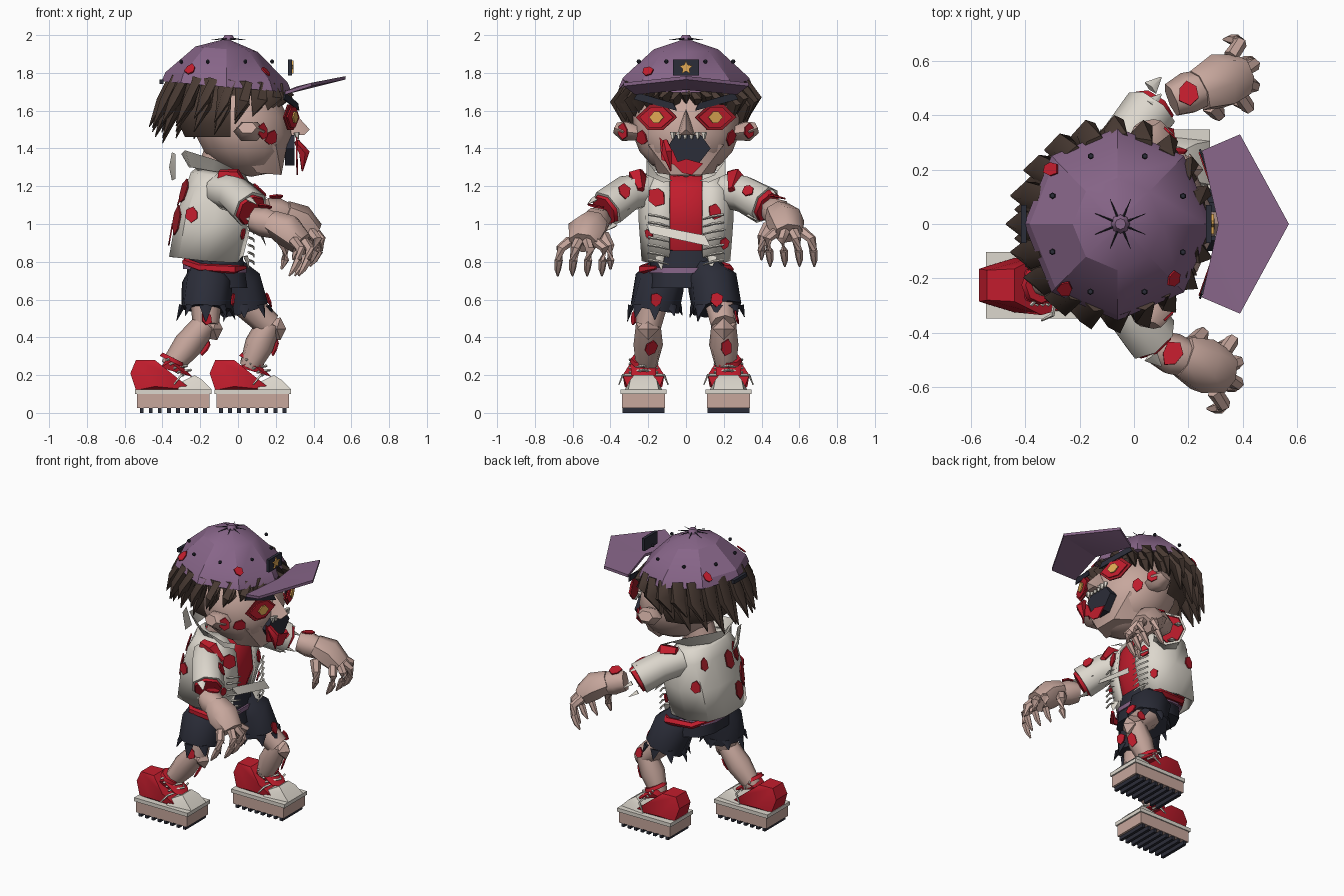
import bpy, bmesh, math, random
from mathutils import Vector
from mathutils.bvhtree import BVHTree

if "Cube" in bpy.data.objects:
    bpy.data.objects.remove(bpy.data.objects["Cube"])
random.seed(4)
MATS = {}
for n, c in dict(purple=(.245, .132, .25), hair_brown=(.07, .045, .035), skin=(.57, .385, .335), blood_red=(.54, .012, .026),
                 dark_red=(.33, .012, .02), off_white=(.72, .68, .61), navy=(.024, .026, .04), gold=(.75, .4, .09)).items():
    MATS[n] = bpy.data.materials.new(n)
    MATS[n].diffuse_color = (*c, 1)

def finish(name, bm, mat, smooth=54):
    bmesh.ops.recalc_face_normals(bm, faces=bm.faces)
    me = bpy.data.meshes.new(name)
    bm.to_mesh(me)
    bm.free()
    me.materials.append(MATS[mat])
    me.shade_smooth()
    me.set_sharp_from_angle(angle=math.radians(smooth))
    ob = bpy.data.objects.new(name, me)
    bpy.context.collection.objects.link(ob)
    return ob

def loft(name, rings, mat, closed=True, cap=True, smooth=54):
    bm = bmesh.new()
    rs = [[bm.verts.new(p) for p in r] for r in rings]
    n = len(rs[0])
    for a, b in zip(rs, rs[1:]):
        for i in range(n if closed else n - 1):
            j = (i + 1) % n
            bm.faces.new((a[i], a[j], b[j], b[i]))
    if cap:
        bm.faces.new(rs[0])
        bm.faces.new(rs[-1])
    return finish(name, bm, mat, smooth)

def tube(name, pts, radii, mat, sides=7, flat=1):
    pts, rings = [Vector(p) for p in pts], []
    for i, (p, r) in enumerate(zip(pts, radii)):
        q = (pts[min(i + 1, len(pts) - 1)] - pts[max(i - 1, 0)]).to_track_quat('Z', 'Y')
        rings.append([p + q @ Vector((r * math.cos(k * math.tau / sides), flat * r * math.sin(k * math.tau / sides), 0))
                      for k in range(sides)])
    return loft(name, rings, mat)

def hull(name, pts, mat):
    bm = bmesh.new()
    for p in pts:
        bm.verts.new(p)
    r = bmesh.ops.convex_hull(bm, input=bm.verts)
    junk = {v for v in r['geom_interior'] + r['geom_unused'] if isinstance(v, bmesh.types.BMVert)}
    bmesh.ops.delete(bm, geom=list(junk), context='VERTS')
    return finish(name, bm, mat, 35)

def box(name, lo, hi, mat):
    return hull(name, [(x, y, z) for x in (lo[0], hi[0]) for y in (lo[1], hi[1]) for z in (lo[2], hi[2])], mat)

def plate(name, poly, at, normal, mat, thick=.008):  # flat polygon (u sideways, v up) facing along normal
    n = Vector(normal).normalized()
    u = Vector((0, 0, 1)).cross(n).normalized()
    v = n.cross(u)
    return loft(name, [[Vector(at) + u * a + v * b + n * h for a, b in poly] for h in (0, thick)], mat, smooth=30)

def ngon(r, sv=1.2):
    return [(r * random.uniform(.7, 1) * math.cos(i * math.pi / 3 + .4),
             r * sv * random.uniform(.7, 1) * math.sin(i * math.pi / 3 + .4)) for i in range(6)]

def splat(ob, origin, direction, r, mat='blood_red', sv=1.2):  # blood patch where a ray meets a part
    t = BVHTree.FromPolygons([v.co for v in ob.data.vertices], [p.vertices for p in ob.data.polygons])
    loc, nor, _, _ = t.ray_cast(Vector(origin), Vector(direction))
    if loc:
        nor = -nor if nor.dot(Vector(direction)) > 0 else nor
        plate('blood_patch', ngon(r, sv), loc + nor * .008, nor, mat)

def ellipsoid(name, c, r, mat, seg=14, rings=9, shear=0, keep=None):
    bm = bmesh.new()
    bmesh.ops.create_uvsphere(bm, u_segments=seg, v_segments=rings, radius=1)
    for v in bm.verts:
        v.co = Vector((c[0] + v.co.x * r[0] - shear * v.co.z, c[1] + v.co.y * r[1], c[2] + v.co.z * r[2]))
    if keep:
        bmesh.ops.delete(bm, geom=[f for f in bm.faces if not keep(f.calc_center_median())], context='FACES')
    return finish(name, bm, mat, 35)

# head, ears, neck
head = ellipsoid('head', (.02, 0, 1.52), (.265, .285, .27), 'skin', shear=.05)
hull('jaw', [(x, y * s, z) for s in (-1, 1) for x, y, z in
             [(.26, .1, 1.42), (.23, .08, 1.26), (.1, .15, 1.27), (.02, .2, 1.38), (.2, .2, 1.42)]], 'skin')
tube('neck', [(-.14, 0, 1.2), (-.08, 0, 1.38)], [.1, .1], 'skin', 8)
for s in (-1, 1):
    tube('ear', [(.07, .25 * s, 1.48), (.06, .32 * s, 1.49), (.05, .37 * s, 1.51)], [.06, .085, .05], 'skin', 6, .7)
    splat(head, (.3, .5 * s, 1.46), (-.5, -s, 0), .04)
    plate('ear_blood', ngon(.04), (.13, .33 * s, 1.49), (1, s, 0), 'blood_red')
    # eyes and brows
    for nm, w, h, d, m in (('eye_rim', .115, .068, 0, 'dark_red'), ('eye_red', .095, .054, .012, 'blood_red'),
                           ('eye_gold', .04, .03, .024, 'gold')):
        plate(nm, [(-w, 0), (-.3 * w, h), (.4 * w, h), (w, 0), (.3 * w, -h), (-.4 * w, -h)],
              (.275 + d, .155 * s, 1.565), (1, .35 * s, 0), m)
    plate('eyebrow', [(-.12 * s, -.04), (.12 * s, .02), (.1 * s, .055), (-.1 * s, .0)], (.278, .16 * s, 1.64), (1, .35 * s, 0), 'navy')
# nose, mouth, teeth
hull('nose', [(.26, -.05, 1.47), (.26, .05, 1.47), (.35, -.035, 1.47), (.35, .035, 1.47), (.38, 0, 1.5), (.28, 0, 1.61)], 'skin')
hull('mouth', [(x, y, z) for x in (.25, .3) for y, z in
               [(-.1, 1.4), (-.06, 1.47), (.08, 1.47), (.13, 1.4), (.06, 1.31), (-.03, 1.31)]], 'navy')
plate('torn_cheek', [(-.14, .09), (-.07, .02), (-.03, -.07), (-.13, -.03)], (.306, 0, 1.37), (1, 0, 0), 'blood_red')
plate('lower_lip', [(-.07, .02), (0, .045), (.09, .02), (.03, -.04), (-.02, -.03)], (.31, 0, 1.3), (1, 0, 0), 'blood_red')
tube('hanging_flesh', [(.31, -.11, 1.44), (.35, -.1, 1.38), (.34, -.08, 1.28)], [.015, .03, .004], 'blood_red', 5)
for i in range(6):
    tube('tooth', [(.31, -.07 + i * .033, 1.485), (.315, -.07 + i * .033, 1.45)], [.017, .007], 'off_white', 5)
splat(head, (1, -.22, 1.46), (-1, 0, 0), .04)

# hair: scalp shell and two rings of pointed locks, longest at the back
ellipsoid('hair_scalp', (-.04, 0, 1.57), (.285, .31, .22), 'hair_brown', keep=lambda c: c.z > 1.44 and c.x < .0 or c.z > 1.68)
for ring, (n, k) in enumerate(((20, 1), (18, .9))):
    for i in range(n):
        a = (i + .5 * ring) * math.tau / n
        cx, cy, b = math.cos(a), math.sin(a), (1 - math.cos(a)) / 2
        L = (.1 + .19 * b ** .8) * random.uniform(.85, 1.12) + .05 * ring
        root = Vector((-.06 + .28 * k * cx, .305 * k * cy, 1.755 - .025 * cx))
        mid = root + Vector((.03 * cx - .03 * b, .045 * cy, -.5 * L))
        tip = root + Vector((.02 * cx - .09 * b - .02, .03 * cy, -L))
        tube('hair_lock', [root, mid, tip], [.05, .058, .004], 'hair_brown', 5, .6)

# cap: crown, button, brim and star badge
crown = loft('cap_crown', [[(-.06 + .345 * k * math.cos(i * math.pi / 4), .355 * k * math.sin(i * math.pi / 4),
                             z - .03 * k * math.cos(i * math.pi / 4)) for i in range(8)]
                           for k, z in ((1, 1.725), (.94, 1.775), (.48, 1.925), (.06, 1.975))], 'purple', smooth=25)
tube('cap_button', [(-.05, 0, 1.975), (-.05, 0, 2.0)], [.035, .02], 'purple', 8)
for i in range(8):
    c, s = math.cos(i * math.pi / 4 + .39), math.sin(i * math.pi / 4 + .39)
    tube('cap_stitch', [(-.05 + .03 * c, .03 * s, 1.981), (-.05 + .1 * c, .1 * s, 1.974)], [.004, .001], 'navy', 4)
    ellipsoid('cap_eyelet', (-.06 + .26 * c, .27 * s, 1.86), (.012, .012, .012), 'navy', 6, 4)
for s in (-1, 1):
    hull('cap_brim', [(x, y * s, z + d) for d in (0, .018) for x, y, z in
                      [(.25, .27, 1.685), (.39, .33, 1.73), (.57, 0, 1.765), (.31, 0, 1.71)]], 'purple')
box('badge', (.265, -.07, 1.785), (.285, .07, 1.87), 'navy')
plate('badge_star', [((.038, .018)[i % 2] * math.sin(i * math.pi / 5), (.038, .018)[i % 2] * math.cos(i * math.pi / 5))
                     for i in range(10)], (.286, 0, 1.827), (1, 0, 0), 'gold')
box('cap_strap', (-.415, -.07, 1.74), (-.395, .07, 1.765), 'navy')
for o, d in (((1, -.2, 1.8), (-1, 0, 0)), ((-.25, -1, 1.81), (0, 1, 0)), ((-.3, 1, 1.8), (0, -1, 0))):
    splat(crown, o, d, .035)

# torso: red shirt under an open jacket
def section(z, xf, xb, w, g):
    h = [(xf, g), (xf - .05, w * .85), ((xf + xb) / 2, w), (xb + .05, w * .88), (xb, w * .4)]
    return [(x, y, z + max(0, -x - .1) * .12) for x, y in h] + [(x, -y, z + max(0, -x - .1) * .12) for x, y in reversed(h)]
body = [(.795, .02, -.365, .235), (1.0, .07, -.33, .25), (1.18, .05, -.275, .255), (1.255, -.01, -.25, .21), (1.285, -.05, -.22, .12)]
jacket = loft('jacket', [section(*b, .09) for b in body], 'off_white', False, False)
jacket.modifiers.new('thickness', 'SOLIDIFY').thickness = .015
loft('red_shirt', [section(max(z, .86), xf - .015, xb + .03, w - .03, .06) for z, xf, xb, w in body[:4]], 'blood_red')
for s in (-1, 1):
    loft('collar', [[(.03, .07 * s, 1.23), (0, .15 * s, 1.26), (-.14, .17 * s, 1.28), (-.25, .1 * s, 1.3), (-.26, 0, 1.3)],
                    [(.06, .12 * s, 1.22), (.04, .21 * s, 1.26), (-.12, .21 * s, 1.34), (-.28, .13 * s, 1.39), (-.3, 0, 1.37)]],
         'off_white', False, False)
    tube('shoulder_blood', [(-.1, .24 * s, 1.26), (-.02, .26 * s, 1.25), (.05, .24 * s, 1.18)], [.03, .05, .02], 'blood_red', 5)
    for i in range(7):  # frayed threads beside the opening
        z = .8 + i * .04
        tube('frayed_thread', [(.055, .2 * s, z + .01), (.08, .14 * s, z), (.085, .09 * s, z - .015)], [.007, .007, .003], 'off_white', 4)
    tube('jacket_tatter', [(.04, .14 * s, .83), (.06, .13 * s, .76)], [.03, .004], 'off_white', 4, .4)
    splat(jacket, (-.24, s, 1.05), (0, -s, 0), .04)
    tube('waist_blood', [(-.28, .1 * s, .8), (-.2, .22 * s, .77), (-.02, .23 * s, .76), (.04, .16 * s, .77)], [.02, .022, .025, .01], 'blood_red', 5)
hull('torn_collar_flap', [(-.33, -.1, 1.24), (-.35, 0, 1.23), (-.33, -.13, 1.37), (-.35, -.06, 1.38), (-.365, -.04, 1.3)], 'off_white')
hull('torn_strip', [(.1, -.21, 1.0), (.13, -.19, .95), (.15, .13, .88), (.13, .1, .94), (.1, -.2, .97)], 'off_white')
for y, z, r in ((-.15, 1.14, .055), (.15, 1.06, .045), (.2, .9, .03), (-.19, .95, .03)):
    splat(jacket, (1, y, z), (-1, 0, 0), r)
for y, z, r in ((-.12, 1.17, .05), (-.14, 1.02, .05), (-.04, 1.15, .05), (-.07, .95, .045), (.17, 1.18, .03)):
    splat(jacket, (-1, y, z), (1, 0, 0), r, 'dark_red', 1.7)

# waist
loft('waist', [section(z, x, -.27, w, .1) for z, x, w in ((.66, .05, .2), (.86, .02, .18))], 'navy')
loft('belt', [section(z, .045, -.29, .205, .1) for z in (.74, .77)], 'purple')

# legs and shoes: side, hip x, knee x, ankle x, sole start
for s, hx, kx, ax, x0 in ((-1, -.17, -.17, -.36, -.54), (1, .0, .165, .06, -.12)):
    y, kz, yc, hem = .2 * s, .465, .225 * s, hx + (kx - hx) * .2
    shorts = tube('shorts_leg', [(hx * .6 - .06, .09 * s, .755), (hx * .9 - .01, .14 * s, .69), (hem, .165 * s, .55)], [.1, .135, .135], 'navy', 8)
    for i in range(8):
        c, d = math.cos(i * math.pi / 4), math.sin(i * math.pi / 4)
        p = Vector((hem + .125 * c, .165 * s + .125 * d, .57))
        tube('torn_hem', [p, p + Vector((.03 * c, .02 * d, -random.uniform(.05, .09)))], [.035, .003], 'navy', 4, .5)
    splat(shorts, (1, .16 * s, .6), (-1, 0, 0), .04)
    thigh = tube('thigh', [(hx, .17 * s, .62), (kx, y, kz)], [.085, .07], 'skin', 8)
    shin = tube('shin', [(kx, y, kz + .01), ((kx + ax) / 2, y, .36), (ax, .21 * s, .24)], [.065, .078, .055], 'skin', 8)
    hull('kneecap', [(kx + a, y + b, kz - .02 + c) for a, b, c in
                     [(.04, -.06, 0), (.04, .06, 0), (.06, 0, .06), (.06, 0, -.06), (.09, 0, 0), (0, 0, .05), (0, 0, -.05)]], 'skin')
    splat(shin, (1, y + .01, .35), (-1, 0, 0), .04)
    splat(thigh, (kx, 2 * s, .5), (0, -s, 0), .035)
    P = lambda l: [(x0 + x, yc + w * k, z) for x, w, z in l for k in (-1, 1)]
    box('sole', (x0 + .005, yc - .115, .025), (x0 + .39, yc + .115, .1), 'skin')
    box('sole_trim', (x0 - .005, yc - .122, .1), (x0 + .4, yc + .122, .125), 'off_white')
    for i in range(8):
        box('tread', (x0 + .02 + i * .048, yc - .11, 0), (x0 + .04 + i * .048, yc + .11, .028), 'navy')
    hull('shoe_upper', P([(0, .07, .12), (-.03, .06, .21), (0, .055, .28), (.1, .06, .28), (.2, .11, .2), (.3, .08, .12), (.1, .1, .14)]), 'blood_red')
    hull('toe_cap', P([(.22, .1, .12), (.24, .075, .165), (.31, .05, .2), (.35, .07, .175), (.4, .08, .125)]), 'off_white')
    hull('shoe_tongue', P([(.13, .05, .24), (.18, .07, .27), (.27, .065, .2), (.18, .015, .31), (.3, .03, .19)]), 'blood_red')
    for i in range(4):
        z, x = .215 + i * .022, x0 + .28 - i * .02
        tube('lace', [(x - .06, yc - .075, z), (x + .01, yc, z + .012), (x - .06, yc + .075, z)], [.007] * 3, 'off_white', 4)
    for k in (-1, 1):
        tube('lace_end', [(x0 + .25, yc + .06 * k, .2), (x0 + .24, yc + .11 * k, .2), (x0 + .2, yc + .13 * k, .15)], [.008, .008, .004], 'off_white', 4)
    tube('ankle_blood', [(ax + .01, yc, .27), (ax + .02, yc, .29)], [.072, .066], 'blood_red', 8)

# arms: sleeve, bloody cuff, forearm, hand and fingers; one hand hangs lower and further back
for s, dx, dz in ((1, 0, 0), (-1, -.06, -.05)):
    e = 1.1 + dz * .4
    sleeve = tube('sleeve', [(-.1, .19 * s, 1.18), (-.02, .31 * s, 1.16), (.065, .42 * s, e)], [.09, .1, .105], 'off_white', 7)
    tube('cuff_blood', [(.04, .39 * s, e + .02), (.075, .435 * s, e - .01)], [.1, .085], 'blood_red', 7)
    splat(sleeve, (1, .33 * s, 1.17), (-1, 0, 0), .04)
    for i in range(5):
        p = Vector((.06, .41 * s + .09 * math.cos(i * 1.257), e + .09 * math.sin(i * 1.257)))
        tube('sleeve_tatter', [p, p + Vector((.04, .04 * s, -.03))], [.03, .003], 'off_white', 4, .5)
    V = lambda x, y, z: Vector((dx + x, y * s, dz + z))
    arm = tube('forearm', [V(.14, .455, 1.075), V(.2, .48, 1.06), V(.26, .5, 1.04)], [.065, .08, .07], 'skin', 7)
    tube('hand', [V(.24, .49, 1.06), V(.32, .525, 1.02), V(.395, .545, .95)], [.08, .105, .08], 'skin', 7, .85)
    splat(arm, V(.2, .48, 2), (0, 0, -1), .045)
    for i in range(4):
        y, k = .43 + i * .078, .02 * (i in (1, 2)) - .03 * (i == 3)
        tube('finger', [V(.385 + k, .48 + i * .045, .96), V(.42 + k, y, .92), V(.41 + k, y + .01, .86)], [.028, .026, .02], 'skin', 6)
        tube('fingertip', [V(.41 + k, y + .01, .86), V(.385 + k, y + .015, .81), V(.36 + k, y + .015, .775)], [.023, .018, .005], 'skin', 6)
    tube('thumb', [V(.28, .44, .99), V(.31, .405, .93), V(.31, .4, .86), V(.29, .4, .81)], [.035, .028, .022, .006], 'skin', 6)

for m in bpy.data.materials:
    if m.users and not m.is_grease_pencil:
        m.use_nodes = True
        m.node_tree.nodes["Principled BSDF"].inputs["Base Color"].default_value = m.diffuse_color
